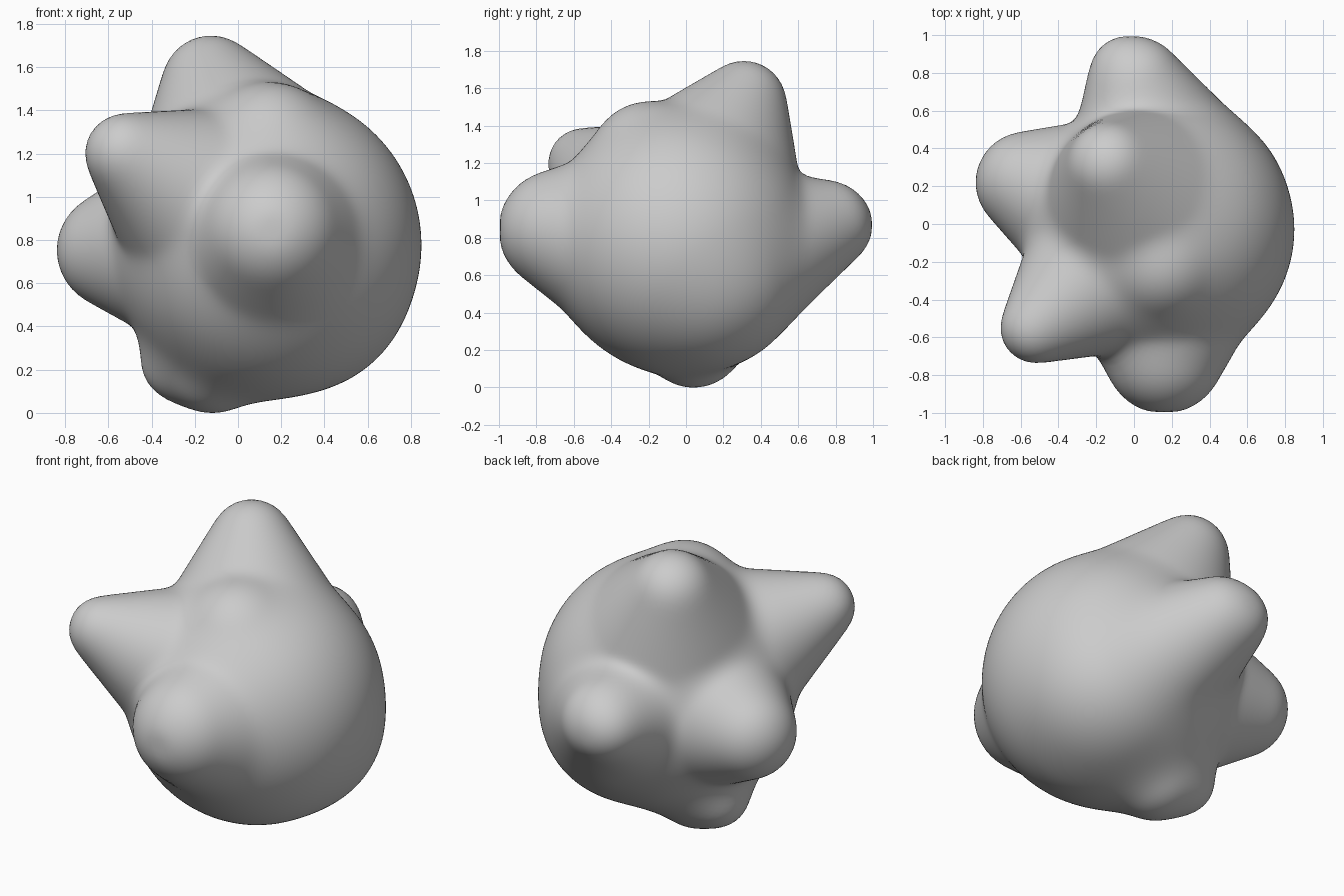
import bpy, bmesh, math
from mathutils import Vector

if "Cube" in bpy.data.objects:
    bpy.data.objects.remove(bpy.data.objects["Cube"])

CORE = Vector((0.145, -0.03, 0.775))
CORE_R = 0.69
BLEND = 0.06

# Knobs: base centre, base radius, tip centre, tip radius
KNOBS = [
    ((0.17, -0.02, 0.73), 0.64, (0.16, -0.685, 0.845), 0.32),  # front
    ((0.12, -0.03, 0.80), 0.62, (-0.52, -0.55, 1.20), 0.19),   # upper left
    ((0.13, -0.03, 0.78), 0.63, (-0.57, 0.22, 0.755), 0.27),   # left
    ((0.13, -0.03, 0.80), 0.68, (-0.125, 0.31, 1.52), 0.23),   # top
    ((0.28, 0.11, 0.62), 0.51, (0.02, 0.75, 0.87), 0.24),      # back, lower flank
    ((0.15, 0.00, 0.74), 0.57, (-0.055, 0.81, 0.87), 0.175),   # back, upper flank
    ((0.14, -0.03, 0.79), 0.68, (-0.12, 0.04, 0.28), 0.28),    # bottom
    ((0.14, -0.03, 0.79), 0.60, (-0.27, 0.09, 0.24), 0.18),    # bottom, left corner
    ((0.13, -0.03, 0.78), 0.67, (0.15, -0.20, 1.22), 0.31),    # crown
]


def prepare(base, r0, tip, r1):
    base, tip = Vector(base), Vector(tip)
    axis = tip - base
    length = axis.length
    s = (r1 - r0) / length
    return base, axis / length, length, r0, s, s / math.sqrt(1 - s * s)


CONES = [prepare(*k) for k in KNOBS]


def distance(p):
    """Distance to the core ball softly joined with the tapered knobs."""
    d = (p - CORE).length - CORE_R
    for base, axis, length, r0, s, k in CONES:
        v = p - base
        h = v.dot(axis)
        q2 = max(v.length_squared - h * h, 0.0)
        t = min(max(h + k * math.sqrt(q2), 0.0), length)
        e = math.sqrt((h - t) ** 2 + q2) - (r0 + s * t)
        w = max(BLEND - abs(d - e), 0.0)
        d = min(d, e) - w * w / (4 * BLEND)
    return d


# Knobbly body: a fine ball shrunk onto the joined shape
centre = Vector((0.02, 0.02, 0.82))
bm = bmesh.new()
bmesh.ops.create_icosphere(bm, subdivisions=6, radius=1.0)
for v in bm.verts:
    direction = v.co.normalized()
    r = 1.25
    for _ in range(40):
        d = distance(centre + direction * r)
        r -= d
        if d < 0.0008:
            break
    v.co = centre + direction * r
    # Blunt the front and back tips
    v.co.y = min(max(v.co.y, -0.995), 0.995)
for _ in range(2):
    bmesh.ops.smooth_vert(bm, verts=bm.verts, factor=0.5,
                          use_axis_x=True, use_axis_y=True, use_axis_z=True)
for f in bm.faces:
    f.smooth = True

# Rest the body on the ground
low = min(v.co.z for v in bm.verts)
bmesh.ops.translate(bm, verts=bm.verts, vec=(0, 0, -low))

mesh = bpy.data.meshes.new("knobbly_body")
bm.to_mesh(mesh)
bm.free()
body = bpy.data.objects.new("knobbly_body", mesh)
bpy.context.collection.objects.link(body)

grey = bpy.data.materials.new("plain_grey")
grey.diffuse_color = (0.6, 0.6, 0.6, 1)
grey.use_nodes = True
grey.node_tree.nodes["Principled BSDF"].inputs["Base Color"].default_value = grey.diffuse_color
mesh.materials.append(grey)
